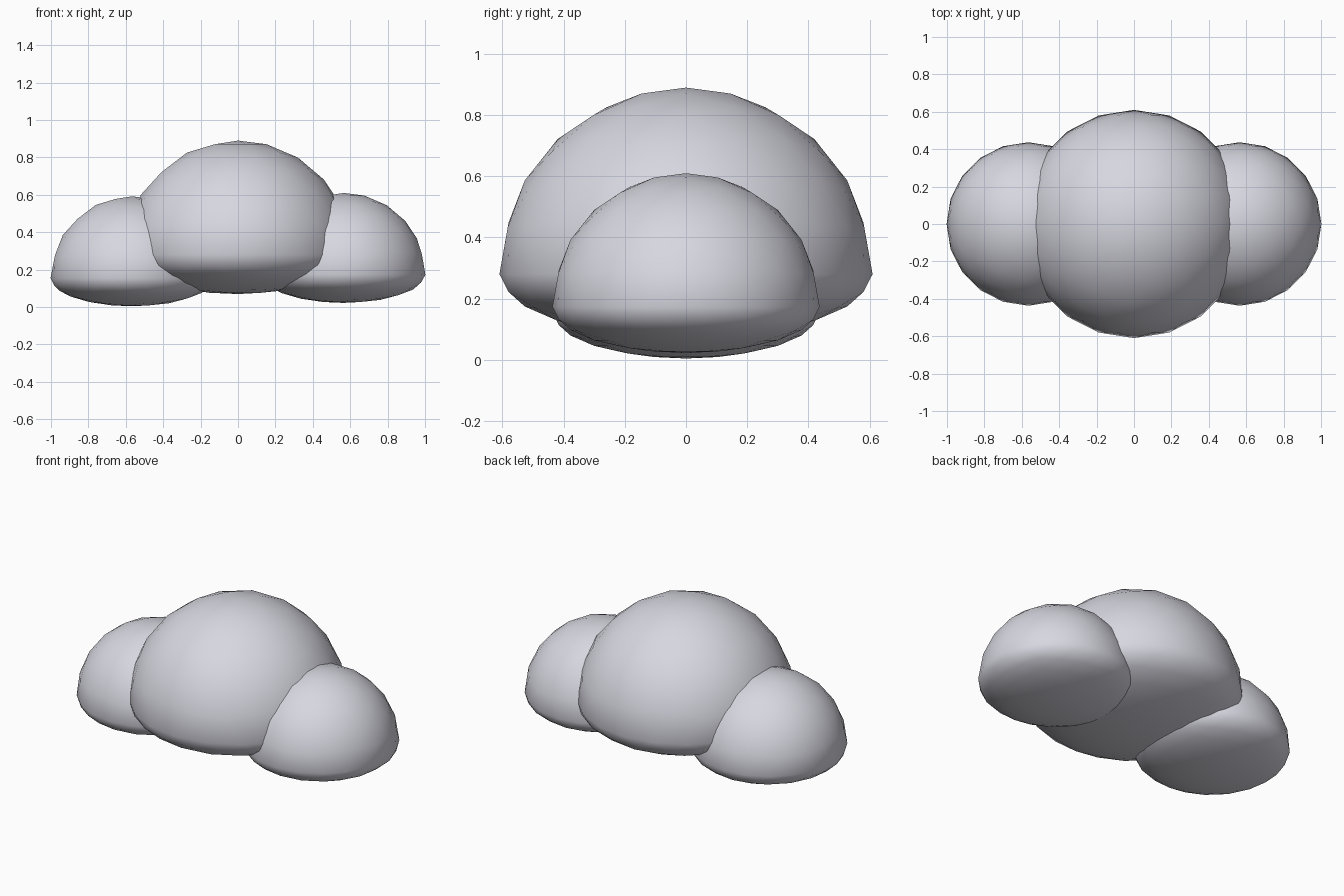
import bpy, bmesh

if "Cube" in bpy.data.objects:
    bpy.data.objects.remove(bpy.data.objects["Cube"])

cloud_mat = bpy.data.materials.new("pale_grey")
cloud_mat.diffuse_color = (0.68, 0.68, 0.75, 1.0)
cloud_mat.use_nodes = True
cloud_mat.node_tree.nodes["Principled BSDF"].inputs["Base Color"].default_value = cloud_mat.diffuse_color


def puff(name, x, z, radius, flatten=0.345):
    """Round puff whose lower half is squashed into a shallow belly."""
    bm = bmesh.new()
    bmesh.ops.create_icosphere(bm, subdivisions=3, radius=radius)
    for v in bm.verts:
        if v.co.z < 0:
            v.co.z *= flatten
    for f in bm.faces:
        f.smooth = True
    mesh = bpy.data.meshes.new(name)
    bm.to_mesh(mesh)
    bm.free()
    mesh.materials.append(cloud_mat)
    obj = bpy.data.objects.new(name, mesh)
    obj.location = (x, 0, z)
    bpy.context.collection.objects.link(obj)
    return obj


# large middle puff, with a smaller one on either side
puff("middle_puff", 0, 0.28, 0.61)
puff("left_puff", -0.565, 0.155, 0.437)
puff("right_puff", 0.565, 0.173, 0.437)
